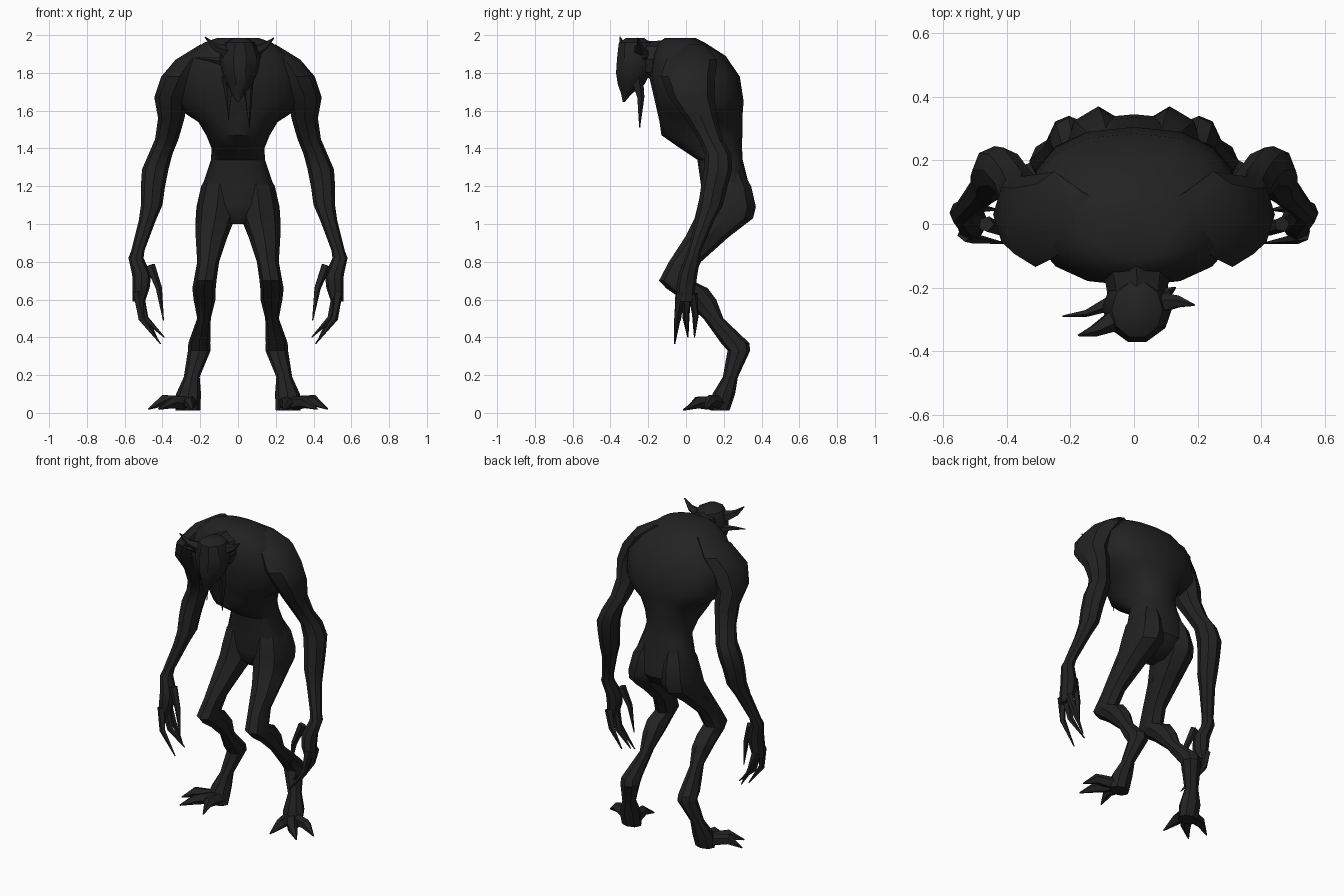
import bpy
import bmesh
import math
from mathutils import Vector

old_cube = bpy.data.objects.get("Cube")
if old_cube:
    bpy.data.objects.remove(old_cube, do_unlink=True)

# One charcoal hide colour for the whole creature
hide = bpy.data.materials.new("charcoal_hide")
hide.use_nodes = True
charcoal = (0.016, 0.016, 0.016, 1)
hide.diffuse_color = charcoal
hide.node_tree.nodes["Principled BSDF"].inputs["Base Color"].default_value = charcoal


def skin_rings(name, rings):
    """Join a series of equal vertex rings into a closed low-poly body."""
    bm = bmesh.new()
    loops = [[bm.verts.new(point) for point in ring] for ring in rings]
    count = len(loops[0])
    for lower, upper in zip(loops, loops[1:]):
        for i in range(count):
            j = (i + 1) % count
            bm.faces.new((lower[i], lower[j], upper[j], upper[i]))
    bm.faces.new(loops[0])
    bm.faces.new(loops[-1])
    bmesh.ops.recalc_face_normals(bm, faces=bm.faces)
    mesh = bpy.data.meshes.new(name)
    bm.to_mesh(mesh)
    bm.free()
    mesh.materials.append(hide)
    part = bpy.data.objects.new(name, mesh)
    bpy.context.collection.objects.link(part)
    bpy.ops.object.select_all(action="DESELECT")
    part.select_set(True)
    bpy.context.view_layer.objects.active = part
    bpy.ops.object.shade_smooth_by_angle(angle=math.radians(35))
    return part


def bulge(value, power):
    """Push a sine or cosine outwards for a boxier oval."""
    return math.copysign(abs(value) ** power, value)


def loft(name, sections, sides=8, mirror=1, power=1):
    """Level oval sections given as centre x, y, z and radius x, y."""
    turns = [math.tau * i / sides for i in range(sides)]
    outline = [(bulge(math.cos(a), power), bulge(math.sin(a), power)) for a in turns]
    rings = [[(mirror * (x + rx * u), y + ry * v, z) for u, v in outline]
             for x, y, z, rx, ry in sections]
    return skin_rings(name, rings)


def tube(name, path, radii, sides=5, mirror=1):
    """Tapering tube that follows a path, with rings square to it."""
    points = [Vector((mirror * x, y, z)) for x, y, z in path]
    rings = []
    for i, (point, radius) in enumerate(zip(points, radii)):
        ahead = points[min(i + 1, len(points) - 1)]
        behind = points[max(i - 1, 0)]
        turn = (ahead - behind).to_track_quat("Z", "Y")
        ring = []
        for k in range(sides):
            angle = math.tau * k / sides
            offset = Vector((math.cos(angle), math.sin(angle), 0)) * radius
            ring.append(point + turn @ offset)
        rings.append(ring)
    return skin_rings(name, rings)


# Hunched torso: height, half width, front and back
torso_profile = [
    (1.985, .11, -.11, .05), (1.96, .18, -.15, .1), (1.89, .27, -.18, .21),
    (1.78, .33, -.195, .285), (1.65, .33, -.165, .305), (1.585, .28, -.15, .30),
    (1.54, .21, -.14, .298), (1.47, .168, -.13, .298), (1.4, .14, -.03, .297),
    (1.34, .143, .06, .30), (1.2, .19, .08, .335), (1.1, .2, .08, .345),
    (1.04, .14, .09, .31), (1.0, .05, .12, .24),
]
loft("torso", [(0, (front + back) / 2, z, half, (back - front) / 2)
               for z, half, front, back in torso_profile], sides=16, power=.85)

# Neck and head with a beak-like snout
tube("neck", [(0, -.06, 1.85), (.01, -.18, 1.87), (.01, -.27, 1.88)], [.13, .1, .085], sides=8)
loft("head", [
    (.01, -.27, 1.985, .035, .05), (.01, -.27, 1.96, .08, .09),
    (.01, -.265, 1.88, .11, .105), (.01, -.28, 1.8, .095, .095),
    (.01, -.29, 1.74, .065, .075), (0, -.315, 1.69, .035, .03),
    (0, -.33, 1.645, .005, .005),
], sides=10)

# Horns, ears and jaw tusks, slightly uneven because the head is cocked
horn_radii = [.038, .02, .003]
ear_radii = [.025, .012, .003]
tube("right_horn", [(-.06, -.30, 1.91), (-.125, -.335, 1.94), (-.175, -.35, 1.99)], horn_radii)
tube("left_horn", [(.07, -.25, 1.91), (.14, -.245, 1.94), (.19, -.255, 1.985)], horn_radii)
tube("right_ear", [(-.08, -.25, 1.86), (-.15, -.28, 1.87), (-.225, -.29, 1.88)], ear_radii)
tube("left_ear", [(.08, -.23, 1.88), (.115, -.21, 1.89), (.13, -.2, 1.92)], ear_radii)
tube("left_tusk", [(.05, -.265, 1.78), (.055, -.24, 1.67), (.06, -.245, 1.51)], horn_radii)
tube("right_tusk", [(-.05, -.265, 1.78), (-.05, -.24, 1.69), (-.05, -.25, 1.55)], horn_radii)

# Shoulder, arm and palm from top to bottom
arm_sections = [
    (.16, .04, 1.95, .04, .06), (.25, .03, 1.87, .08, .135),
    (.31, .01, 1.78, .097, .145), (.355, .03, 1.67, .088, .12),
    (.353, .08, 1.56, .07, .085), (.377, .13, 1.45, .062, .065),
    (.41, .17, 1.37, .063, .07), (.438, .17, 1.29, .07, .075),
    (.45, .15, 1.2, .064, .07), (.457, .13, 1.1, .057, .065),
    (.48, .10, 1.02, .045, .05), (.53, .045, .86, .035, .035),
    (.54, .035, .82, .04, .04), (.51, .01, .73, .05, .05),
    (.513, 0, .66, .045, .05), (.525, 0, .59, .033, .042),
]

# Buttock, thigh, forward knee, raised hock and foot from top to bottom
leg_sections = [
    (.08, .21, 1.33, .04, .06), (.1, .215, 1.2, .095, .13),
    (.112, .215, 1.09, .108, .155), (.12, .2, 1.03, .104, .155),
    (.14, .11, .93, .084, .115), (.158, -.005, .8, .058, .085),
    (.174, -.055, .7, .06, .088), (.18, .005, .66, .062, .11),
    (.177, .07, .6, .058, .09), (.18, .145, .5, .036, .053),
    (.205, .26, .37, .058, .075), (.205, .28, .33, .06, .06),
    (.245, .235, .19, .042, .04), (.262, .2, .1, .066, .06),
    (.265, .18, .012, .065, .05),
]

# Clawed digits, each a three-point path
digits = {
    "thumb": [(.465, 0, .78), (.42, -.02, .66), (.395, -.03, .49)],
    "front_finger": [(.53, -.03, .64), (.512, -.045, .5), (.41, -.06, .365)],
    "middle_finger": [(.52, 0, .62), (.49, 0, .5), (.39, .01, .4)],
    "back_finger": [(.53, .035, .63), (.5, .05, .52), (.43, .045, .4)],
    "outer_toe": [(.28, .18, .05), (.40, .13, .065), (.475, .10, .02)],
    "middle_toe": [(.27, .17, .05), (.35, .06, .055), (.42, 0, .02)],
    "inner_toe": [(.25, .17, .05), (.26, .07, .055), (.24, -.015, .015)],
}

# Build every limb part on both sides
for side, label in ((1, "left"), (-1, "right")):
    loft(label + "_arm", arm_sections, mirror=side)
    loft(label + "_leg", leg_sections, mirror=side)
    for digit, path in digits.items():
        radii = [.04, .032, .004] if "toe" in digit else [.026, .018, .003]
        tube(label + "_" + digit, path, radii, mirror=side)
